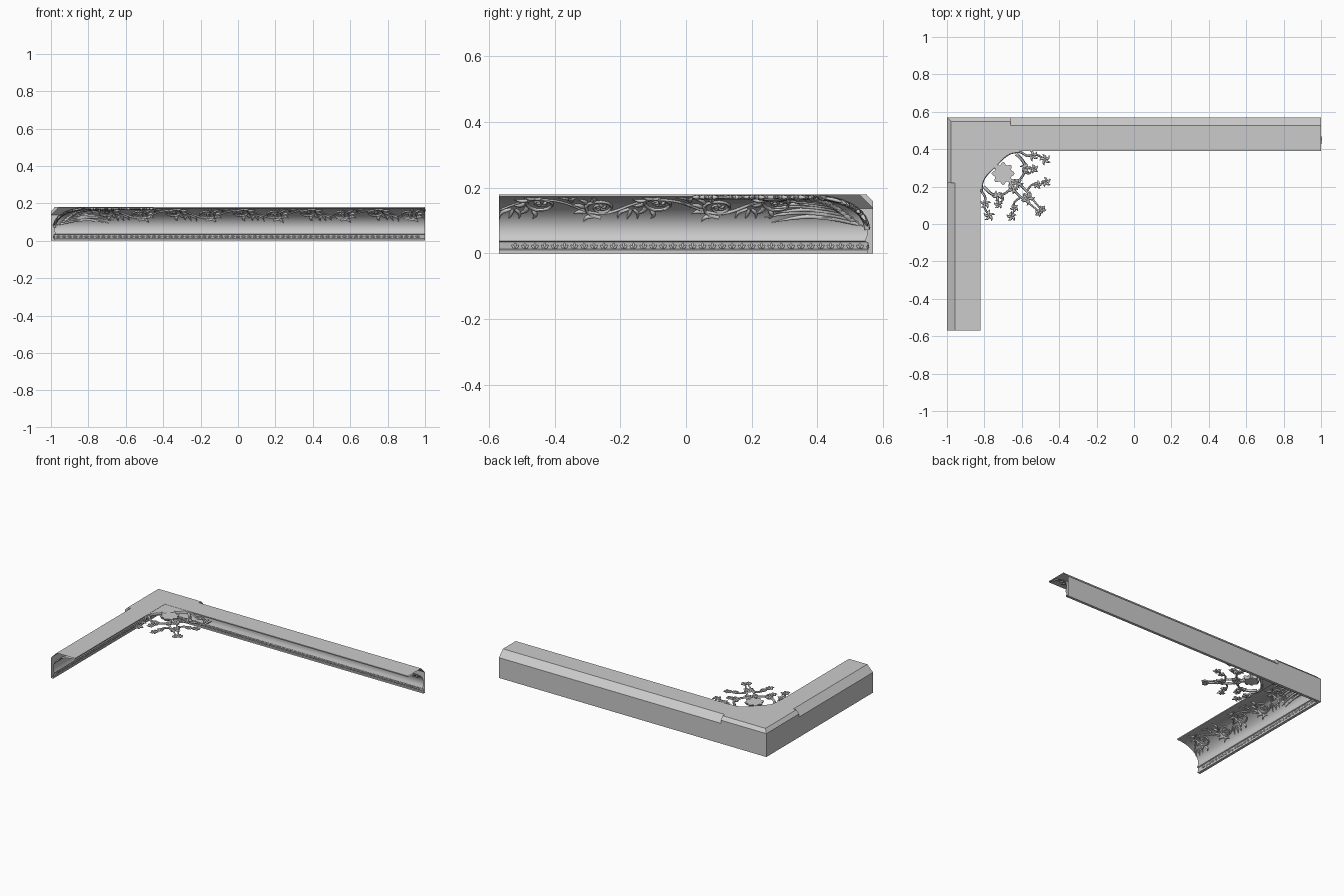
import bpy, bmesh, math
from math import sin, cos, pi, radians

if "Cube" in bpy.data.objects:
    bpy.data.objects.remove(bpy.data.objects["Cube"])

TOP, SPAN = 0.18, {"back": 2.0, "left": 1.14}


def place(s, d, z, arm):
    # s runs away from the outer corner, d is distance from the wall
    return (-1 + s, 0.57 - d, z) if arm == "back" else (-1 + d, 0.57 - s, z)


def cove_dz(theta, h=0.0):
    return 0.178 - (0.163 - h) * cos(theta), 0.072 + (0.100 - h) * sin(theta)


def on_cove(s, w, arm, h=0.002):
    d, z = cove_dz(w / 0.21 * pi / 2, h)
    return place(min(max(s, d + 0.003), SPAN[arm] - 0.002), d, z, arm)


def make_mesh(name, bm, smooth=True):
    bmesh.ops.recalc_face_normals(bm, faces=bm.faces)
    me = bpy.data.meshes.new(name)
    bm.to_mesh(me)
    bm.free()
    ob = bpy.data.objects.new(name, me)
    bpy.context.collection.objects.link(ob)
    if smooth:
        bpy.ops.object.select_all(action='DESELECT')
        bpy.context.view_layer.objects.active = ob
        ob.select_set(True)
        bpy.ops.object.shade_smooth_by_angle(angle=radians(35))
    return ob


def mitred(name, profile, back_len, left_len, caps):
    # sweep a closed wall profile round the corner
    bm = bmesh.new()
    rows = [[bm.verts.new(place(left_len, d, z, "left")) for d, z in profile],
            [bm.verts.new(place(d, d, z, "back")) for d, z in profile],
            [bm.verts.new(place(back_len, d, z, "back")) for d, z in profile]]
    n = len(profile)
    for a, b in zip(rows, rows[1:]):
        for i in range(n):
            j = (i + 1) % n
            bm.faces.new((a[i], a[j], b[j], b[i]))
    if caps:
        bm.faces.new(rows[0])
        bm.faces.new(rows[2])
    return make_mesh(name, bm)


def relief(name):
    cu = bpy.data.curves.new(name, 'CURVE')
    cu.dimensions, cu.bevel_depth, cu.bevel_resolution = '3D', 1.0, 1
    ob = bpy.data.objects.new(name, cu)
    bpy.context.collection.objects.link(ob)
    return ob


def stroke(ob, pts, r, leaf=False):
    sp = ob.data.splines.new('POLY')
    sp.points.add(len(pts) - 1)
    for i, (p, q) in enumerate(zip(sp.points, pts)):
        t = i / (len(pts) - 1)
        p.co = (*q, 1)
        p.radius = r * (0.12 + 0.88 * sin(pi * t ** 0.7) if leaf else 1 - 0.45 * t)


def bend(a, b, sag, n=6):
    # curved 2D stroke from a to b
    dx, dy = b[0] - a[0], b[1] - a[1]
    return [(a[0] + dx * t - dy * sag * sin(pi * t), a[1] + dy * t + dx * sag * sin(pi * t))
            for t in (i / n for i in range(n + 1))]


def spiral(cx, cy, r, start, turn, n=20):
    return [(cx + r * (1 - 0.85 * t) * cos(start + turn * t),
             cy + r * (1 - 0.85 * t) * sin(start + turn * t)) for t in (i / n for i in range(n + 1))]


def smooth_path(p, n=5):
    # Catmull-Rom through 2D points
    q = [p[0]] + p + [p[-1]]
    out = []
    for a, b, c, d in zip(q, q[1:], q[2:], q[3:]):
        for i in range(n):
            t = i / n
            out.append(tuple(0.5 * (2 * b[k] + (c[k] - a[k]) * t + (2 * a[k] - 5 * b[k] + 4 * c[k] - d[k]) * t * t
                                    + (3 * b[k] - a[k] - 3 * c[k] + d[k]) * t ** 3) for k in (0, 1)))
    return out + [p[-1]]


# cornice shell: wall face, back chamfer, ceiling face, cove and foot
profile = [(0, 0), (0, 0.137), (0.043, TOP), (0.18, TOP), (0.18, 0.173)]
profile += [cove_dz(radians(90 - 6 * i)) for i in range(19)]
profile += [(0.024, 0.037), (0.018, 0.034), (0.014, 0.013), (0.018, 0.010), (0.018, 0)]
mitred("cornice_shell", profile, 2.0, 1.14, False)

# thicker backing over the chamfer at the corner
mitred("corner_backing", [(0, 0.137), (0, 0.158), (0.021, TOP), (0.043, TOP)], 0.34, 0.35, True)

for arm in ("back", "left"):
    L = SPAN[arm]

    # running scrollwork on the cove
    vine = relief(arm + "_scrollwork")
    wave = lambda s: 0.115 + 0.045 * sin((s - 0.2) / 0.36 * 2 * pi)
    N = int((L - 0.2) / 0.015)
    stroke(vine, [on_cove(0.2 + (L - 0.2) * i / N, wave(0.2 + (L - 0.2) * i / N), arm) for i in range(N + 1)], 0.0055)
    k, s = 0, 0.29
    while s < L - 0.03:
        up = 1 if k % 2 else -1
        cy = 0.115 - up * 0.012
        motifs = [(spiral(s, cy, 0.052, -up * pi / 2, up * 3.4 * pi), 0.006, False)]
        for j in range(5):
            a = -up * pi / 2 + up * (0.3 + j * 0.55)
            p = (s + 0.05 * cos(a), cy + 0.05 * sin(a))
            q = (p[0] + 0.045 * cos(a + up * 0.7), min(max(p[1] + 0.04 * sin(a + up * 0.7), 0.022), 0.2))
            motifs.append((bend(p, q, 0.25 * up), 0.0075, True))
        for j in range(5):
            a = 2 * pi * j / 5
            motifs.append((bend((s, cy), (s + 0.022 * cos(a), cy + 0.022 * sin(a)), 0.2, 4), 0.006, True))
        for j in range(3):
            p = (s + 0.085, 0.115 + up * 0.02)
            motifs.append((bend(p, (p[0] + 0.03 * (j - 1) + 0.015, p[1] + up * 0.05), 0.2 * (j - 1)), 0.006, True))
        for pts, r, leaf in motifs:
            if pts[0][0] < L:
                stroke(vine, [on_cove(x, y, arm) for x, y in pts], r, leaf)
        s += 0.18
        k += 1

    # acanthus fan springing from the mitre
    fan = relief(arm + "_corner_leaf")
    for j in range(9):
        t = j / 8
        tip = (0.31 - 0.05 * t + 0.03 * (j % 2), 0.03 + 0.17 * t)
        stroke(fan, [on_cove(x, y, arm) for x, y in bend((0.03 + 0.12 * t, 0.015 + 0.14 * t), tip, 0.12, 10)], 0.0095, True)
        q = bend((0.06 + 0.12 * t, 0.02 + 0.13 * t), (0.15 + 0.05 * t, 0.06 + 0.14 * t), 0.3)
        stroke(fan, [on_cove(x, y, arm) for x, y in q], 0.008, True)

    # small leaf band along the foot
    band = relief(arm + "_foot_band")
    for i in range(int((L - 0.05) / 0.03)):
        c = 0.04 + 0.03 * i
        for dx, hi in ((-0.011, 0.026), (0, 0.035), (0.011, 0.026)):
            stroke(band, [place(c + dx * f, 0.016, 0.014 + (hi - 0.014) * f, arm) for f in (0, 0.35, 0.7, 1)], 0.0045, True)

# rib hiding the mitre joint
rib = relief("mitre_rib")
stroke(rib, [place(d, d, z, "back") for d, z in (cove_dz(radians(8 * i), 0.003) for i in range(12))], 0.009)

# ceiling spray at the inner corner, mirrored about the diagonal (u, v from the outer corner)
spray = relief("ceiling_spray")
stems = [([(0.258, 0.258), (0.30, 0.215), (0.34, 0.19), (0.39, 0.185), (0.43, 0.205), (0.48, 0.20), (0.53, 0.23)], 0.009),
         ([(0.37, 0.195), (0.41, 0.24), (0.415, 0.29), (0.385, 0.335), (0.34, 0.34)], 0.009),
         ([(0.33, 0.33), (0.39, 0.36), (0.43, 0.40), (0.46, 0.44), (0.51, 0.50)], 0.008),
         ([(0.43, 0.39), (0.455, 0.36), (0.49, 0.36), (0.53, 0.345)], 0.006),
         ([(0.41, 0.29), (0.44, 0.30), (0.46, 0.27)], 0.006)]
sprigs = [(0.46, 0.205, 0.03), (0.525, 0.225, 0.032), (0.42, 0.27, 0.03), (0.465, 0.275, 0.026),
          (0.485, 0.36, 0.024), (0.53, 0.345, 0.028), (0.435, 0.43, 0.036), (0.51, 0.49, 0.022), (0.38, 0.35, 0.03)]
for flip in (False, True):
    def flat(p):
        u, v = (p[1], p[0]) if flip else p
        return place(u, v, 0.171, "back")
    for pts, r in stems:
        stroke(spray, [flat(p) for p in smooth_path(pts)], r)
    for u, v, r in sprigs:
        for j in range(5):
            a = 2 * pi * j / 5 + u * 20
            stroke(spray, [flat(p) for p in bend((u, v), (u + r * cos(a), v + r * sin(a)), 0.2, 5)], 0.0075, True)

# turn all relief curves into smooth meshes
bpy.ops.object.select_all(action='DESELECT')
for ob in [o for o in bpy.data.objects if o.type == 'CURVE']:
    ob.select_set(True)
    bpy.context.view_layer.objects.active = ob
bpy.ops.object.convert(target='MESH')
bpy.ops.object.shade_smooth_by_angle(angle=radians(60))

# shell boss in the middle of the spray
bm = bmesh.new()
bot, top = [], []
for i in range(40):
    a = 2 * pi * i / 40
    r = 0.054 + 0.008 * cos(8 * a)
    top.append(bm.verts.new(place(0.30 + r * cos(a), 0.30 + r * sin(a), TOP, "back")))
    bot.append(bm.verts.new(place(0.30 + 0.8 * r * cos(a), 0.30 + 0.8 * r * sin(a), 0.162, "back")))
tip = bm.verts.new(place(0.30, 0.30, 0.155, "back"))
for i in range(40):
    j = (i + 1) % 40
    bm.faces.new((top[i], top[j], bot[j], bot[i]))
    bm.faces.new((bot[i], bot[j], tip))
bm.faces.new(top)
make_mesh("spray_boss", bm)

# web filling the inner ceiling corner behind the spray
bm = bmesh.new()
outline = [(0.175, 0.175), (0.39, 0.175), (0.34, 0.19), (0.30, 0.215), (0.258, 0.258),
           (0.215, 0.30), (0.19, 0.34), (0.175, 0.39)]
f = bm.faces.new([bm.verts.new(place(u, v, 0.179, "back")) for u, v in outline])
g = bmesh.ops.extrude_face_region(bm, geom=[f])
bmesh.ops.translate(bm, verts=[e for e in g["geom"] if isinstance(e, bmesh.types.BMVert)], vec=(0, 0, -0.012))
bm.faces.ensure_lookup_table()
if f.is_valid is False or len([x for x in bm.faces if len(x.verts) == 8]) < 2:
    bm.faces.new([v for v in bm.verts if v.co.z > 0.175])
make_mesh("corner_web", bm, False)
